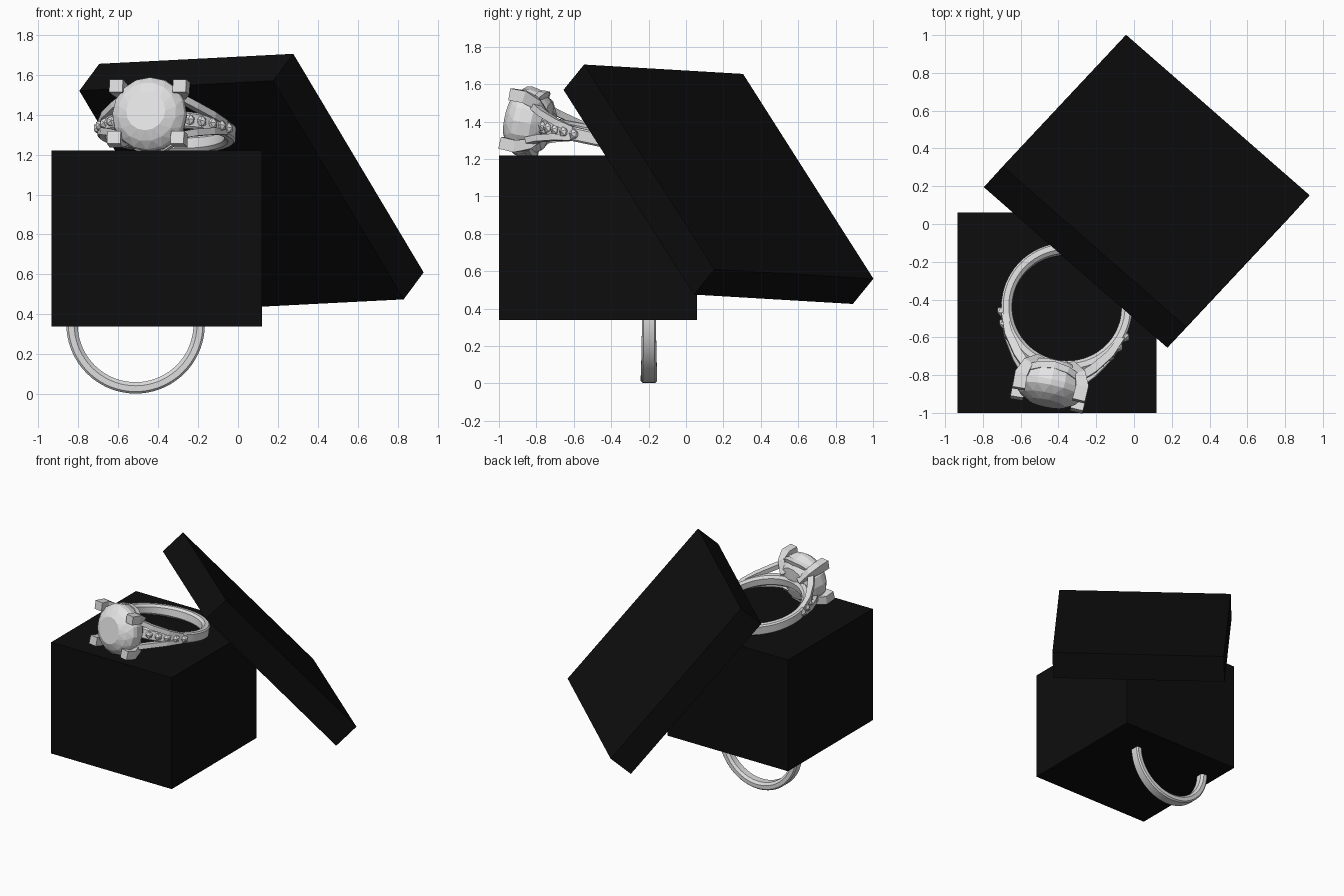
import bpy, bmesh, math
from mathutils import Vector, Matrix

if "Cube" in bpy.data.objects:
    bpy.data.objects.remove(bpy.data.objects["Cube"])


def material(name, c):
    m = bpy.data.materials.new(name)
    m.diffuse_color = (*c, 1)
    m.use_nodes = True
    m.node_tree.nodes["Principled BSDF"].inputs["Base Color"].default_value = m.diffuse_color
    return m


BLACK = material("black box", (0.004, 0.004, 0.004))
METAL = material("silver metal", (0.72, 0.72, 0.72))
GEM = material("clear gem", (0.77, 0.77, 0.77))


def finish(name, bm, mat, matrix, smooth=None):
    bmesh.ops.recalc_face_normals(bm, faces=bm.faces)
    bm.transform(matrix)
    me = bpy.data.meshes.new(name)
    bm.to_mesh(me)
    bm.free()
    me.materials.append(mat)
    ob = bpy.data.objects.new(name, me)
    bpy.context.collection.objects.link(ob)
    if smooth:
        bpy.ops.object.select_all(action='DESELECT')
        ob.select_set(True)
        bpy.context.view_layer.objects.active = ob
        bpy.ops.object.shade_smooth_by_angle(angle=math.radians(smooth))


def skin(bm, loops, closed):
    """Join equal-length point loops into a skin, capped when open."""
    rows = [[bm.verts.new(p) for p in lp] for lp in loops]
    n = len(rows[0])
    for i in range(len(rows) if closed else len(rows) - 1):
        a, b = rows[i], rows[(i + 1) % len(rows)]
        for j in range(n):
            k = (j + 1) % n
            bm.faces.new((a[j], a[k], b[k], b[j]))
    if not closed:
        bm.faces.new(rows[0])
        bm.faces.new(rows[-1])


def bar(bm, path, sizes, side):
    """Square-section bar along a path; side is one cross-section axis."""
    pts = [Vector(p) for p in path]
    loops = []
    for i, p in enumerate(pts):
        t = (pts[min(i + 1, len(pts) - 1)] - pts[max(i - 1, 0)]).normalized()
        a = (Vector(side) - t * t.dot(Vector(side))).normalized()
        b = t.cross(a)
        w, d = sizes[i]
        loops.append([p + a * w * s + b * d * q
                      for s, q in ((-.5, -.5), (.5, -.5), (.5, .5), (-.5, .5))])
    skin(bm, loops, False)


def ring(prefix, mx):
    # Band, slightly narrower halfway up, with chamfered edges
    section = [(.29, -.3), (.308, -.5), (.337, -.5), (.347, -.38),
               (.347, .38), (.337, .5), (.308, .5), (.29, .3)]
    bm = bmesh.new()
    loops = []
    for i in range(72):
        a = 2 * math.pi * i / 72
        w = .076 + .012 * math.cos(a) ** 2
        loops.append([(r * math.sin(a), h * w, r * math.cos(a)) for r, h in section])
    skin(bm, loops, True)
    finish(prefix + "_band", bm, METAL, mx, 25)

    # Split shoulders rising from the band to the setting
    bm = bmesh.new()
    for sx in (-1, 1):
        for sy in (-1, 1):
            bar(bm, [(sx * .318, sy * .022, .10), (sx * .275, sy * .04, .205),
                     (sx * .205, sy * .068, .305), (sx * .13, sy * .10, .385)],
                [(.03, .03), (.035, .04), (.035, .045), (.035, .045)], (0, 1, 0))
    finish(prefix + "_shoulders", bm, METAL, mx)

    # Four claws, with square tips gripping the gem
    bm = bmesh.new()
    for sx in (-1, 1):
        for sy in (-1, 1):
            bar(bm, [(sx * .162, sy * .132, .505), (sx * .165, sy * .135, .43),
                     (sx * .14, sy * .115, .365), (sx * .08, sy * .05, .31)],
                [(.068, .065), (.068, .065), (.055, .055), (.045, .045)], (1, 0, 0))
    finish(prefix + "_claws", bm, METAL, mx)

    # Gallery rails above and below, bridging the claws
    bm = bmesh.new()
    for s in (-1, 1):
        bar(bm, [(-.14, s * .115, .385), (-.07, s * .155, .36), (0, s * .165, .35),
                 (.07, s * .155, .36), (.14, s * .115, .385)], [(.035, .035)] * 5, (0, 0, 1))
    finish(prefix + "_gallery", bm, METAL, mx)

    # Large faceted gem: alternate rows are turned by half a facet
    bm = bmesh.new()
    prof = [(.10, .527, 0), (.15, .498, .5), (.184, .46, 0), (.19, .43, 0),
            (.178, .365, 0), (.13, .312, .5), (.05, .298, 0)]
    rows = []
    n = 16
    for r, z, off in prof:
        rows.append([bm.verts.new((r * math.cos(2 * math.pi * (j + off) / n),
                                   r * math.sin(2 * math.pi * (j + off) / n), z))
                     for j in range(n)])
    for i in range(len(rows) - 1):
        a, b = rows[i], rows[i + 1]
        oa, ob = prof[i][2], prof[i + 1][2]
        for j in range(n):
            k = (j + 1) % n
            if oa == ob:
                bm.faces.new((a[j], a[k], b[k], b[j]))
            elif ob > oa:
                bm.faces.new((a[j], a[k], b[j]))
                bm.faces.new((a[k], b[k], b[j]))
            else:
                bm.faces.new((a[j], b[k], b[j]))
                bm.faces.new((a[j], a[k], b[k]))
    bm.faces.new(rows[0])
    bm.faces.new(rows[-1])
    finish(prefix + "_main_gem", bm, GEM, mx)

    # Row of small gems set in each shoulder
    bm = bmesh.new()
    for s in (-1, 1):
        for deg in (31, 42, 53, 64, 75):
            a = s * math.radians(deg)
            place = Matrix.Translation((.342 * math.sin(a), 0, .342 * math.cos(a)))
            bmesh.ops.create_icosphere(bm, subdivisions=1, radius=.03, matrix=place)
    finish(prefix + "_small_gems", bm, GEM, mx)


# Box body
bm = bmesh.new()
bmesh.ops.create_cube(bm, size=1, matrix=Matrix.Translation((-.4075, -.47, .78))
                      @ Matrix.Diagonal((1.055, 1.06, .88, 1)))
finish("box_body", bm, BLACK, Matrix())

# Lid leaning against the box, from one corner and three edges
corner = Vector((-.795, .195, 1.52))
edges = (Vector((.972, -.85, .05)), Vector((.653, .697, -1.095)), Vector((.1, .11, .135)))
lid = Matrix([[*(e[i] for e in edges), corner[i]] for i in range(3)] + [[0, 0, 0, 1]])
bm = bmesh.new()
bmesh.ops.create_cube(bm, size=1, matrix=Matrix.Translation((.5, .5, .5)))
finish("leaning_lid", bm, BLACK, lid)

# One ring stands through the box floor, the other rests on top
ring("lower_ring", Matrix.Translation((-.513, -.198, .35)))
up = Vector((-.2, -.96, .2)).normalized()
side = up.cross(Vector((0, 0, -1))).normalized()
if side.x < 0:
    side = -side
axis = up.cross(side)
top = Matrix((side, axis, up)).transposed().to_4x4()
ring("upper_ring", Matrix.Translation((-.357, -.445, 1.315)) @ top)
